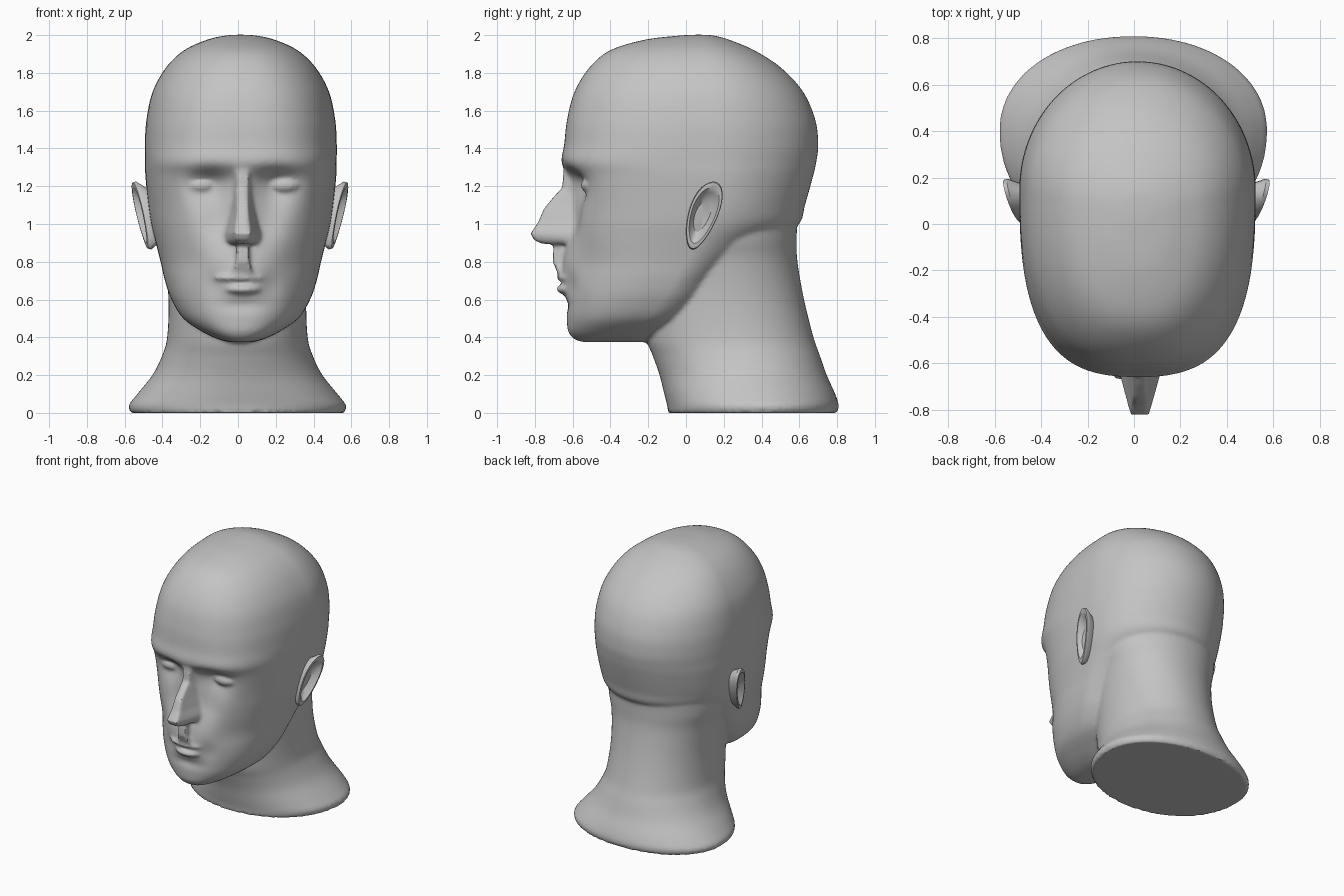
import bpy, bmesh, math
from mathutils import Matrix, Vector

if "Cube" in bpy.data.objects:
    bpy.data.objects.remove(bpy.data.objects["Cube"])

CX = 0.015   # skull axis
FX = 0.025   # face axis

grey = bpy.data.materials.new("plain_grey")
grey.diffuse_color = (0.55, 0.55, 0.55, 1)
grey.use_nodes = True
grey.node_tree.nodes["Principled BSDF"].inputs["Base Color"].default_value = grey.diffuse_color


def spline(rows, sub):
    """Catmull-Rom resampling of table rows."""
    out = []
    last = len(rows) - 1
    for i in range(last):
        a, b = rows[max(i - 1, 0)], rows[i]
        c, d = rows[i + 1], rows[min(i + 2, last)]
        for s in range(sub):
            t = s / sub
            out.append([0.5 * (2 * q + (r - p) * t + (2 * p - 5 * q + 4 * r - w) * t * t
                               + (3 * q - p - 3 * r + w) * t ** 3)
                        for p, q, r, w in zip(a, b, c, d)])
    out.append(list(rows[-1]))
    return out


def loft(bm, rings):
    """Closed skin through rings of equal point count."""
    loops = [[bm.verts.new(p) for p in ring] for ring in rings]
    faces = [bm.faces.new(loops[0]), bm.faces.new(loops[-1])]
    n = len(loops[0])
    for a, b in zip(loops, loops[1:]):
        for i in range(n):
            j = (i + 1) % n
            faces.append(bm.faces.new((a[i], a[j], b[j], b[i])))
    bmesh.ops.recalc_face_normals(bm, faces=faces)


def oval(z, front, back, half, cy, nf, nb=2.0, cx=CX, n=96):
    """Superellipse ring with different front and back halves."""
    pts = []
    for i in range(n):
        a = 2 * math.pi * i / n
        c, s = math.cos(a), math.sin(a)
        e = 2 / (nf if s < 0 else nb)
        x = half * math.copysign(abs(c) ** e, c)
        depth = (cy - front) if s < 0 else (back - cy)
        pts.append(Vector((cx + x, cy + depth * math.copysign(abs(s) ** e, s), z)))
    return pts


def bump(v, centre, width):
    return math.exp(-((v - centre) / width) ** 2)


def sculpt(p):
    """Press eye sockets and cheek hollows into the face."""
    if p.y < -0.2:
        dx = abs(p.x - FX)
        w = min(1, (-0.2 - p.y) / 0.2)
        socket = 0.085 * bump(dx, 0.17, 0.12) * bump(p.z, 1.22, 0.065 if p.z > 1.22 else 0.12)
        nose_side = 0.035 * bump(dx, 0.13, 0.09) * bump(p.z, 1.02, 0.13)
        cheek = 0.025 * bump(dx, 0.27, 0.10) * bump(p.z, 0.78, 0.16)
        mouth_corner = 0.02 * bump(dx, 0.15, 0.06) * bump(p.z, 0.68, 0.07)
        under_lip = 0.015 * bump(dx, 0, 0.12) * bump(p.z, 0.57, 0.035)
        p.y += w * (socket + nose_side + cheek + mouth_corner + under_lip)
    return p


def ellipsoid(bm, loc, scale):
    bmesh.ops.create_uvsphere(bm, u_segments=24, v_segments=16, radius=1,
                              matrix=Matrix.Translation(loc) @ Matrix.Diagonal((*scale, 1)))


def finish(bm, name):
    me = bpy.data.meshes.new(name)
    bm.to_mesh(me)
    bm.free()
    ob = bpy.data.objects.new(name, me)
    bpy.context.collection.objects.link(ob)
    me.materials.append(grey)
    return ob


def activate(ob):
    bpy.ops.object.select_all(action='DESELECT')
    ob.select_set(True)
    bpy.context.view_layer.objects.active = ob


bm = bmesh.new()

# skull and jaw: height, front, back, half width, widest y, front squareness
skull = [
    (0.375, -0.54, -0.20, 0.06, -0.38, 2.4),
    (0.39, -0.59, -0.15, 0.12, -0.36, 2.4),
    (0.43, -0.623, -0.08, 0.205, -0.30, 2.4),
    (0.50, -0.632, 0.05, 0.305, -0.20, 2.4),
    (0.60, -0.640, 0.15, 0.367, -0.12, 2.4),
    (0.70, -0.660, 0.22, 0.402, -0.06, 2.3),
    (0.80, -0.655, 0.32, 0.425, 0.00, 2.3),
    (0.90, -0.640, 0.45, 0.450, 0.05, 2.4),
    (1.00, -0.625, 0.597, 0.475, 0.10, 2.5),
    (1.10, -0.622, 0.630, 0.490, 0.14, 2.6),
    (1.25, -0.638, 0.672, 0.505, 0.15, 2.7),
    (1.33, -0.660, 0.690, 0.507, 0.15, 2.8),
    (1.42, -0.645, 0.700, 0.508, 0.15, 2.7),
    (1.55, -0.630, 0.685, 0.500, 0.15, 2.6),
    (1.70, -0.590, 0.620, 0.467, 0.14, 2.5),
    (1.83, -0.510, 0.500, 0.395, 0.12, 2.4),
    (1.92, -0.400, 0.360, 0.300, 0.10, 2.3),
    (1.975, -0.220, 0.230, 0.180, 0.08, 2.2),
    (1.997, -0.040, 0.150, 0.085, 0.07, 2.0),
    (2.002, 0.050, 0.090, 0.020, 0.07, 2.0),
]
loft(bm, [[sculpt(p) for p in oval(*r)] for r in spline(skull, 8)])

# neck flaring to the base
neck = [
    (0.00, -0.095, 0.800, 0.565, 0.40, 2.1),
    (0.04, -0.100, 0.808, 0.575, 0.40, 2.1),
    (0.10, -0.115, 0.790, 0.530, 0.38, 2.1),
    (0.20, -0.140, 0.745, 0.450, 0.34, 2.1),
    (0.30, -0.175, 0.710, 0.400, 0.30, 2.1),
    (0.40, -0.210, 0.675, 0.372, 0.26, 2.1),
    (0.60, -0.220, 0.625, 0.365, 0.22, 2.1),
    (0.80, -0.200, 0.590, 0.385, 0.20, 2.1),
    (0.92, -0.200, 0.586, 0.420, 0.18, 2.1),
    (1.05, -0.200, 0.590, 0.440, 0.16, 2.1),
]
loft(bm, [oval(*r, nb=2.1, cx=-0.003) for r in spline(neck, 6)])

# nose: height, ridge y, ridge half width, foot half width
nose = [
    (1.32, -0.645, 0.030, 0.050),
    (1.19, -0.655, 0.026, 0.048),
    (1.15, -0.695, 0.026, 0.050),
    (1.08, -0.752, 0.028, 0.062),
    (1.01, -0.782, 0.034, 0.080),
    (0.95, -0.822, 0.040, 0.100),
    (0.915, -0.805, 0.036, 0.100),
    (0.895, -0.760, 0.030, 0.085),
]
loft(bm, [[(FX - f, -0.52, z), (FX - f, -0.60, z), (FX - r, y, z),
           (FX + r, y, z), (FX + f, -0.60, z), (FX + f, -0.52, z)] for z, y, r, f in nose])

# philtrum and lips
loft(bm, [[(FX - w, -0.55, z), (FX - w, y, z), (FX + w, y, z), (FX + w, -0.55, z)]
          for z, y, w in ((0.91, -0.70, 0.030), (0.80, -0.705, 0.036), (0.73, -0.675, 0.055))])
ellipsoid(bm, (0.01, -0.585, 0.715), (0.15, 0.10, 0.026))
ellipsoid(bm, (0.025, -0.585, 0.655), (0.115, 0.103, 0.034))

# closed eyelids
for side in (-1, 1):
    ellipsoid(bm, (FX + side * 0.22, -0.50, 1.205), (0.085, 0.058, 0.042))

# fuse into one soft skin
head = finish(bm, "head_and_neck")
activate(head)
remesh = head.modifiers.new("fuse", 'REMESH')
remesh.mode = 'VOXEL'
remesh.voxel_size = 0.013
soft = head.modifiers.new("soften", 'SMOOTH')
soft.factor = 0.5
soft.iterations = 3
for name in ("fuse", "soften"):
    bpy.ops.object.modifier_apply(modifier=name)
bpy.ops.object.shade_smooth_by_angle(angle=math.radians(45))

# ears: flared rim with a hollow bowl
for side, name in ((-1, "left_ear"), (1, "right_ear")):
    bm = bmesh.new()
    rings = []
    for size, out in ((0.70, -0.10), (0.85, -0.05), (1.0, -0.012), (0.97, 0.006),
                      (0.82, 0.008), (0.68, -0.012), (0.45, -0.035)):
        ring = []
        for i in range(32):
            a = 2 * math.pi * i / 32
            dz = 0.18 * size * math.sin(a)
            dy = 0.08 * size * math.cos(a) * (1 + 0.2 * math.sin(a)) + 0.3 * dz
            x = 0.522 + 0.15 * dz + 0.25 * dy + out
            ring.append((CX * 0.7 + side * x, 0.09 + dy, 1.045 + dz))
        rings.append(ring)
    loft(bm, rings)
    ear = finish(bm, name)
    activate(ear)
    bpy.ops.object.shade_smooth_by_angle(angle=math.radians(40))
